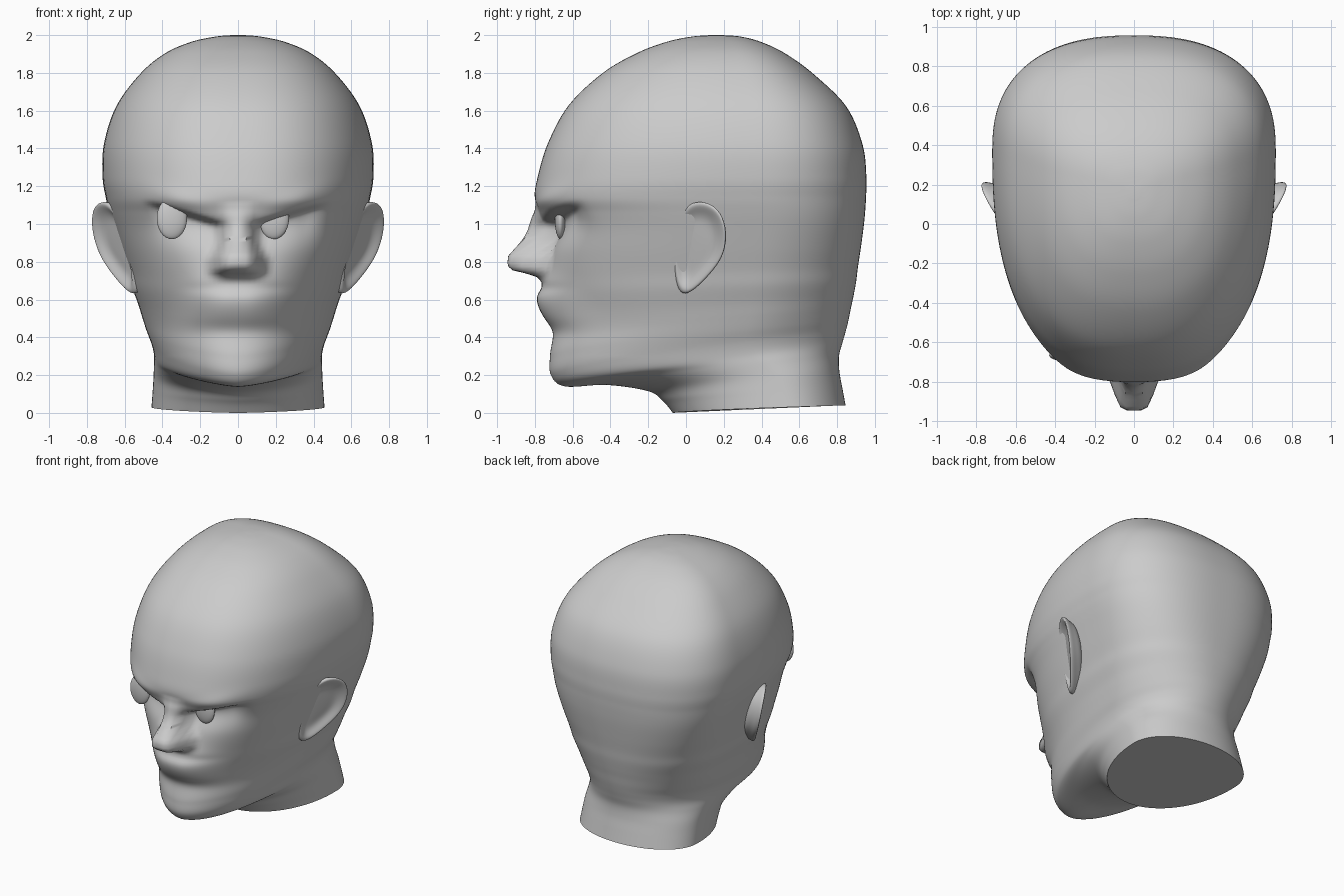
import bpy, bmesh, math
from math import exp, sin, cos, pi
from mathutils import Vector

if "Cube" in bpy.data.objects:
    bpy.data.objects.remove(bpy.data.objects["Cube"])

clay = bpy.data.materials.new("clay grey")
clay.use_nodes = True
clay.diffuse_color = (0.6, 0.6, 0.6, 1)
clay.node_tree.nodes["Principled BSDF"].inputs["Base Color"].default_value = (0.6, 0.6, 0.6, 1)


def smooth(t):
    t = min(max(t, 0), 1)
    return t * t * (3 - 2 * t)


def bump(v, centre, size):
    return exp(-((v - centre) / size) ** 2)


def table(points, v):
    """Read a value from a short list of (position, value) pairs."""
    for (a, p), (b, q) in zip(points, points[1:]):
        if a <= v <= b:
            return p + (q - p) * (v - a) / (b - a)
    return points[0][1] if v < points[0][0] else points[-1][1]


def spline(rows, steps):
    """Catmull-Rom through rows of numbers."""
    rows = [Vector(r) for r in rows]
    out = []
    for i in range(len(rows) - 1):
        p0, p1, p2, p3 = rows[max(i - 1, 0)], rows[i], rows[i + 1], rows[min(i + 2, len(rows) - 1)]
        for k in range(steps):
            t = k / steps
            out.append(0.5 * (2 * p1 + (p2 - p0) * t + (2 * p0 - 5 * p1 + 4 * p2 - p3) * t * t
                              + (3 * p1 - p0 - 3 * p2 + p3) * t ** 3))
    return out + [rows[-1]]


def finish(ob, sharp=50):
    ob.data.materials.append(clay)
    bpy.ops.object.select_all(action='DESELECT')
    ob.select_set(True)
    bpy.context.view_layer.objects.active = ob
    bpy.ops.object.shade_smooth_by_angle(angle=math.radians(sharp))
    return ob


def loft(name, rings, sharp=50):
    """Skin closed rings of points and cap both ends."""
    bm = bmesh.new()
    loops = [[bm.verts.new(p) for p in ring] for ring in rings]
    n = len(loops[0])
    for a, b in zip(loops, loops[1:]):
        for i in range(n):
            j = (i + 1) % n
            bm.faces.new((a[i], a[j], b[j], b[i]))
    bm.faces.new(loops[0])
    bm.faces.new(loops[-1])
    bmesh.ops.recalc_face_normals(bm, faces=bm.faces)
    me = bpy.data.meshes.new(name)
    bm.to_mesh(me)
    bm.free()
    ob = bpy.data.objects.new(name, me)
    bpy.context.collection.objects.link(ob)
    return finish(ob, sharp)


# Head and neck rings: front y, front z, back y, back z, half width
HEAD = [
    (-.07, 0, .845, .04, .458), (-.12, .06, .828, .13, .452), (-.2, .115, .812, .22, .447),
    (-.42, .148, .81, .3, .445), (-.64, .14, .828, .37, .445), (-.715, .2, .845, .43, .458),
    (-.72, .3, .86, .49, .485), (-.705, .4, .872, .55, .508), (-.715, .5, .885, .61, .53),
    (-.725, .62, .9, .69, .563), (-.73, .72, .91, .77, .585), (-.735, .85, .925, .87, .62),
    (-.735, .97, .94, .98, .655), (-.76, 1.06, .948, 1.06, .68), (-.8, 1.14, .953, 1.14, .7),
    (-.785, 1.25, .955, 1.25, .717), (-.73, 1.43, .935, 1.42, .71), (-.62, 1.63, .85, 1.62, .645),
    (-.44, 1.8, .68, 1.79, .52), (-.26, 1.905, .53, 1.9, .39), (-.1, 1.965, .4, 1.963, .25),
    (.03, 1.992, .29, 1.992, .12), (.13, 2, .19, 2, .03)]

NOSE_HEIGHT = [(.695, 0), (.725, .04), (.755, .17), (.78, .205), (.83, .205), (.9, .145), (1.02, .055), (1.12, 0)]
NOSE_WIDTH = [(.72, .165), (.82, .165), (.9, .115), (1, .09), (1.1, .1)]


def face_relief(x, z):
    """Depth change of the face: brow, sockets, nose, mouth, cheeks."""
    x = abs(x)
    d = 1.02 + .3 * (x - .1) - z                       # distance below the slanted brow
    window = smooth((x - .06) / .08) * (1 - smooth((x - .34) / .18))
    dy = -.02 * bump(d, -.03, .06) * (1 - smooth((x - .3) / .25))
    if d > 0:
        dy += .08 * smooth(d / .04) * bump(d, 0, .15) * window
    ridge = 1 - smooth((x / table(NOSE_WIDTH, z) - .3) / .75)
    dy -= table(NOSE_HEIGHT, z) * ridge
    lips = 1 - smooth((x - .05) / .32)
    dy -= .066 * bump(z, .6, .13) * lips
    dy += (.014 * bump(z, .66, .03) + .012 * bump(z, .44, .05)) * lips
    dy += .015 * bump(x, .38, .12) * bump(z, .52, .16)
    return dy


SEGMENTS = 160
rings = []
for yf, zf, yb, zb, w in spline(HEAD, 7):
    n = 2.05 + .4 * smooth((zf - .2) / .9)
    mid = yf + (yb - yf) * .66
    ring = []
    for i in range(SEGMENTS):
        t = 2 * pi * i / SEGMENTS
        s, c = sin(t), cos(t)
        x = w * math.copysign(abs(s) ** (2 / n), s)
        y = mid - math.copysign(abs(c) ** (2 / n), c) * ((mid - yf) if c > 0 else (yb - mid))
        z = zf + (zb - zf) * max((y - yf) / (yb - yf), 0) ** .7
        if y < 0 and z > .3:
            y += face_relief(x, z) * smooth(-y / .35)
        ring.append((x, y, z))
    rings.append(ring)
loft("head", rings)

# Ears: flared dish with a rolled rim, mirrored to the other side
OUTLINE = [(-.02, 1.08), (.05, 1.125), (.14, 1.11), (.2, 1.04), (.22, .93), (.195, .82),
           (.125, .73), (.04, .645), (-.02, .62), (-.055, .68), (-.07, .82), (-.055, .97)]
LAYERS = [(.86, -.14), (.93, -.06), (1, -.025), (1, 0), (.92, .008), (.8, -.008), (.62, -.03), (.3, -.025)]
for side, name in ((1, "left_ear"), (-1, "right_ear")):
    rings = []
    for size, lift in LAYERS:
        ring = []
        for y, z in OUTLINE:
            y, z = .06 + (y - .06) * size, .89 + (z - .89) * size
            ring.append((side * (.625 + .62 * y + .22 * (z - .9) + lift), y, z))
        rings.append(ring)
    ear = loft(name, rings, 180)
    sub = ear.modifiers.new("smooth", 'SUBSURF')
    sub.levels = sub.render_levels = 2

# Eyes: flattened balls set under the brow, slightly off centre
for name, x in (("left_eye", .19), ("right_eye", -.35)):
    bpy.ops.mesh.primitive_uv_sphere_add(segments=32, ring_count=16, location=(x, -.665, 1.03))
    eye = bpy.context.object
    eye.name = name
    eye.scale = (.08, .03, .11)
    finish(eye)
